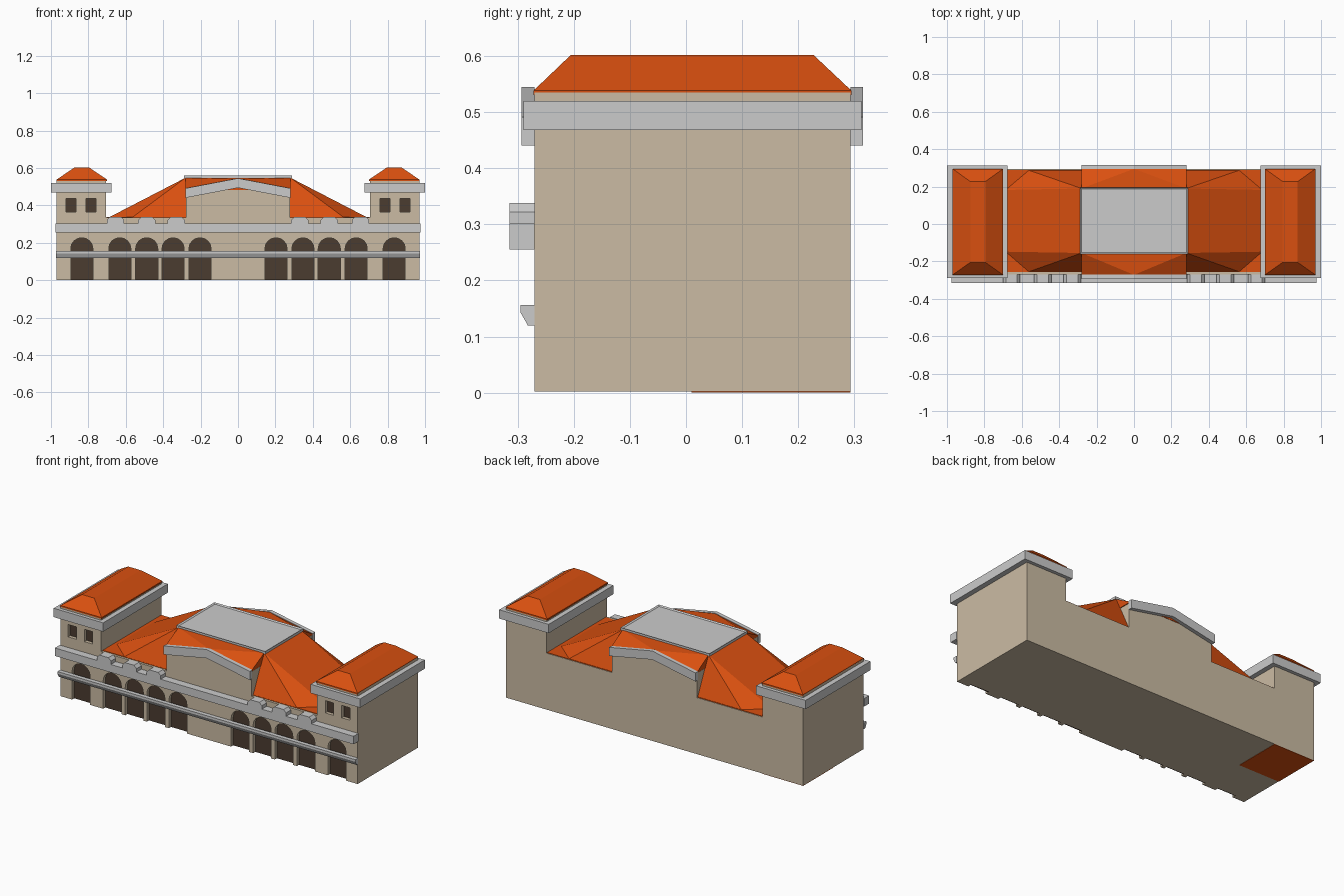
import bpy, bmesh, math

cube = bpy.data.objects.get("Cube")
if cube:
    bpy.data.objects.remove(cube, do_unlink=True)


def material(name, rgb):
    m = bpy.data.materials.new(name)
    m.use_nodes = True
    m.diffuse_color = (*rgb, 1)
    m.node_tree.nodes["Principled BSDF"].inputs["Base Color"].default_value = (*rgb, 1)
    return m


SAND = material("sandstone", (0.6, 0.5, 0.37))
STONE = material("grey stone", (0.6, 0.6, 0.6))
TILE = material("orange roof tile", (0.7, 0.08, 0.005))
DARK = material("dark brown opening", (0.07, 0.045, 0.03))

FRONT, BACK = -0.27, 0.293


def finish(bm, name, mat):
    bmesh.ops.recalc_face_normals(bm, faces=bm.faces)
    me = bpy.data.meshes.new(name)
    bm.to_mesh(me)
    bm.free()
    if mat:
        me.materials.append(mat)
    ob = bpy.data.objects.new(name, me)
    bpy.context.collection.objects.link(ob)
    return ob


def add_prism(bm, profile, y0, y1):
    """Extrude an x-z outline along y."""
    face = bm.faces.new([bm.verts.new((x, y0, z)) for x, z in profile])
    out = bmesh.ops.extrude_face_region(bm, geom=[face])
    for v in out["geom"]:
        if isinstance(v, bmesh.types.BMVert):
            v.co.y = y1


def prism(name, profile, y0, y1, mat):
    bm = bmesh.new()
    add_prism(bm, profile, y0, y1)
    return finish(bm, name, mat)


def rect(x0, x1, z0, z1):
    return [(x0, z0), (x1, z0), (x1, z1), (x0, z1)]


def box(name, x0, x1, y0, y1, z0, z1, mat):
    return prism(name, rect(x0, x1, z0, z1), y0, y1, mat)


def hull(name, points, mat):
    bm = bmesh.new()
    for p in points:
        bm.verts.new(p)
    bmesh.ops.convex_hull(bm, input=bm.verts)
    bmesh.ops.dissolve_limit(bm, angle_limit=0.01, verts=bm.verts, edges=bm.edges)
    return finish(bm, name, mat)


def mirrored(half):
    """Complete a right-hand outline with its left half."""
    return half + [(-x, z) for x, z in reversed(half) if x]


def arch(cx, bottom):
    r, spring, rise = 0.059, 0.17, 0.057
    pts = [(cx - r, bottom), (cx + r, bottom)]
    for i in range(9):
        a = math.pi * i / 8
        pts.append((cx + r * math.cos(a), spring + rise * math.sin(a)))
    return pts


# Walls: one front silhouette with two towers and a central gable
half = [(0.97, 0.002), (0.97, 0.535), (0.705, 0.535), (0.705, 0.335),
        (0.278, 0.335), (0.278, 0.48), (0, 0.535)]
walls = prism("walls", mirrored(half), FRONT, BACK, SAND)

# Recessed arches and tower windows
centres = [s * c for s in (-1, 1) for c in (0.203, 0.347, 0.488, 0.632, 0.835)]
windows = [s * c for s in (-1, 1) for c in (0.787, 0.893)]
depth = 0.025
cut = bmesh.new()
back = bmesh.new()
for c in centres:
    add_prism(cut, arch(c, -0.05), FRONT - 0.05, FRONT + depth)
    add_prism(back, arch(c, 0.002), FRONT + depth - 0.005, FRONT + depth + 0.003)
for c in windows:
    opening = rect(c - 0.027, c + 0.027, 0.365, 0.438)
    add_prism(cut, opening, FRONT - 0.05, FRONT + depth)
    add_prism(back, opening, FRONT + depth - 0.005, FRONT + depth + 0.003)
cutter = finish(cut, "opening_cutter", None)
cutter.hide_render = True
finish(back, "door_and_window_panels", DARK)

mod = walls.modifiers.new("openings", "BOOLEAN")
mod.operation = "DIFFERENCE"
mod.solver = "EXACT"
mod.object = cutter
bpy.context.view_layer.update()
evaluated = walls.evaluated_get(bpy.context.evaluated_depsgraph_get())
cut_mesh = bpy.data.meshes.new_from_object(evaluated)
walls.modifiers.clear()
walls.data = cut_mesh
walls.data.materials.clear()
walls.data.materials.append(SAND)
bpy.data.objects.remove(cutter, do_unlink=True)

# Floor patch under one tower
box("floor_patch", -0.97, -0.705, 0.01, BACK, 0, 0.004, TILE)

# String course with a splayed underside
bm = bmesh.new()
section = [(FRONT, 0.12), (-0.282, 0.12), (-0.295, 0.143), (-0.295, 0.156), (FRONT, 0.156)]
face = bm.faces.new([bm.verts.new((-0.972, y, z)) for y, z in section])
out = bmesh.ops.extrude_face_region(bm, geom=[face])
for v in out["geom"]:
    if isinstance(v, bmesh.types.BMVert):
        v.co.x = 0.972
finish(bm, "string_course", STONE)

# Parapet band with chamfered merlons
box("parapet_band", -0.975, 0.975, -0.315, FRONT, 0.255, 0.302, STONE)
bm = bmesh.new()
for s in (-1, 1):
    for c in (0.655, 0.488, 0.33):
        x = s * c
        add_prism(bm, [(x - 0.046, 0.3), (x + 0.046, 0.3), (x + 0.046, 0.322),
                       (x + 0.03, 0.338), (x - 0.03, 0.338), (x - 0.046, 0.322)],
                  -0.315, FRONT)
finish(bm, "merlons", STONE)

# Tower cornices and hipped roofs
for s, side in ((-1, "right"), (1, "left")):
    x0, x1 = sorted((s * 0.677, s))
    box(side + "_tower_cornice", x0, x1, -0.29, 0.313, 0.468, 0.52, STONE)
    base = [(s * x, y, z) for x in (0.7, 0.97) for y in (-0.272, 0.295) for z in (0.53, 0.538)]
    ridge = [(s * x, y, 0.602) for x in (0.795, 0.875) for y in (-0.205, 0.227)]
    hull(side + "_tower_roof", base + ridge, TILE)

# Main hipped roof and the deck beneath it
box("roof_deck", -0.704, 0.704, -0.256, 0.29, 0.33, 0.338, TILE)
points = []
for s in (-1, 1):
    points += [(s * 0.28, -0.155, 0.548), (s * 0.28, 0.19, 0.548),
               (s * 0.69, -0.148, 0.336), (s * 0.69, 0.182, 0.336),
               (s * 0.565, -0.256, 0.336), (s * 0.565, 0.288, 0.336)]
hull("main_roof", points, TILE)

# Central roof between the two gables
points = [(x, y, 0.548) for x in (-0.28, 0.28) for y in (-0.155, 0.19)]
for y in (FRONT - 0.002, BACK + 0.002):
    points += [(-0.28, y, 0.482), (0.28, y, 0.482),
               (-0.28, y, 0.488), (0.28, y, 0.488), (0, y, 0.541)]
hull("central_roof", points, TILE)

# Raked gable bands, front and back
rake = [(-0.282, 0.44), (0, 0.494), (0.282, 0.44), (0.282, 0.491), (0, 0.545), (-0.282, 0.491)]
prism("front_gable_band", rake, -0.293, FRONT, STONE)
prism("back_gable_band", rake, BACK, 0.315, STONE)

# Flat roof panel with a slim raised rim
panel = box("roof_panel", -0.29, 0.29, -0.16, 0.195, 0.545, 0.56, STONE)
bm = bmesh.new()
bm.from_mesh(panel.data)
bm.normal_update()
top = [f for f in bm.faces if f.normal.z > 0.9]
bmesh.ops.inset_region(bm, faces=top, thickness=0.012, depth=0)
for v in {v for f in top for v in f.verts}:
    v.co.z -= 0.006
bm.to_mesh(panel.data)
bm.free()
